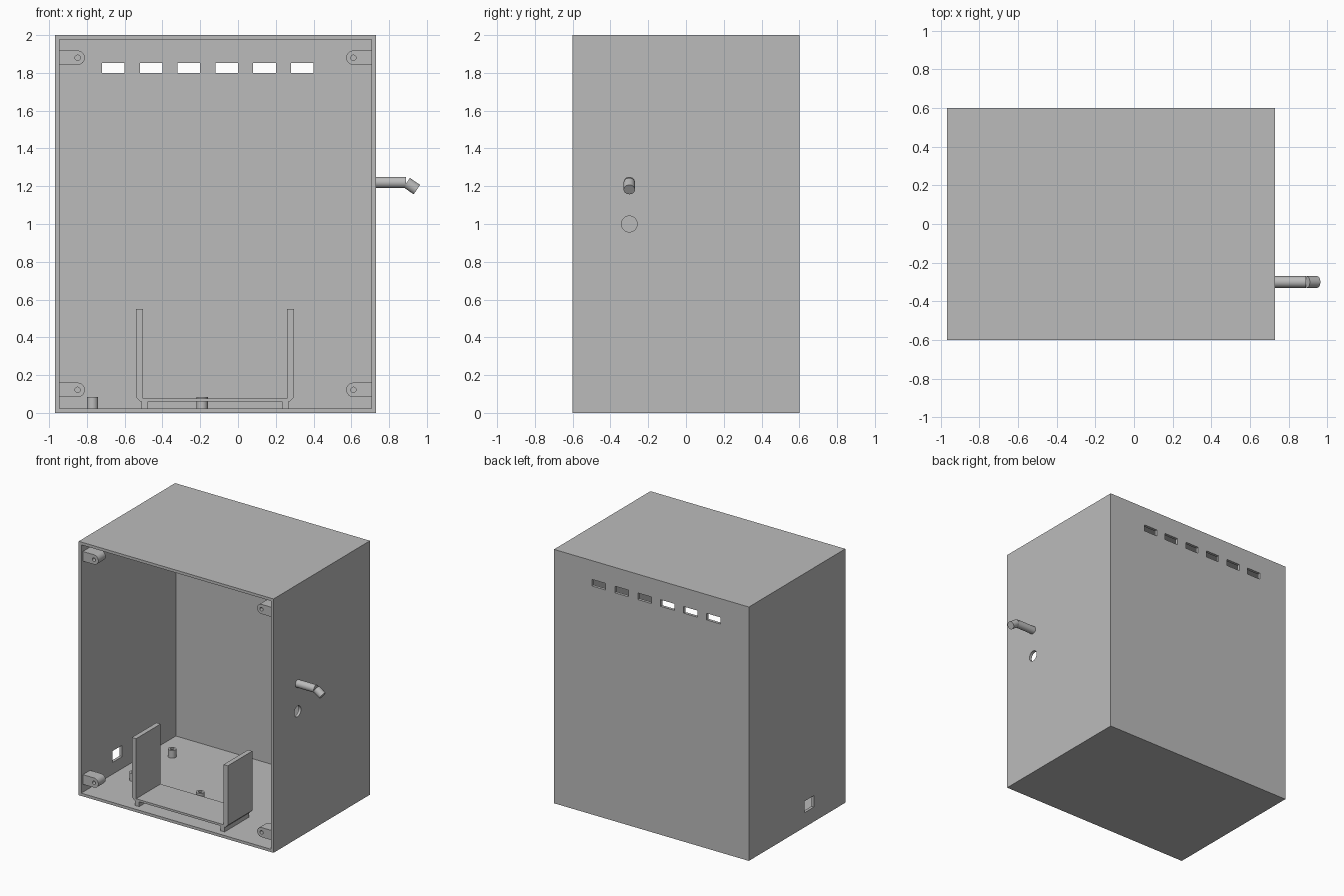
import bpy
import bmesh
import math
from mathutils import Vector

cube = bpy.data.objects.get("Cube")
if cube:
    bpy.data.objects.remove(cube, do_unlink=True)

grey = bpy.data.materials.new("plain grey")
grey.use_nodes = True
COLOUR = (0.5, 0.5, 0.5, 1)
grey.diffuse_color = COLOUR
grey.node_tree.nodes["Principled BSDF"].inputs["Base Color"].default_value = COLOUR


def finish(name, bm):
    bmesh.ops.recalc_face_normals(bm, faces=bm.faces)
    mesh = bpy.data.meshes.new(name)
    bm.to_mesh(mesh)
    bm.free()
    mesh.materials.append(grey)
    obj = bpy.data.objects.new(name, mesh)
    bpy.context.collection.objects.link(obj)
    return obj


def box(name, x, y, z):
    """Box from three (low, high) ranges."""
    bm = bmesh.new()
    bmesh.ops.create_cube(bm, size=1)
    for v in bm.verts:
        v.co = [r[0] if c < 0 else r[1] for c, r in zip(v.co, (x, y, z))]
    return finish(name, bm)


def rod(name, start, end, radius):
    """Cylinder between two points."""
    start, end = Vector(start), Vector(end)
    axis = end - start
    bm = bmesh.new()
    bmesh.ops.create_cone(bm, cap_ends=True, segments=32, radius1=radius,
                          radius2=radius, depth=axis.length)
    bm.transform(axis.to_track_quat('Z', 'Y').to_matrix().to_4x4())
    bmesh.ops.translate(bm, verts=bm.verts, vec=(start + end) / 2)
    return finish(name, bm)


def prism(name, outline, y):
    """Outline in x and z, extruded along y."""
    bm = bmesh.new()
    face = bm.faces.new([bm.verts.new((px, y[0], pz)) for px, pz in outline])
    moved = bmesh.ops.extrude_face_region(bm, geom=[face], use_keep_orig=True)["geom"]
    verts = [g for g in moved if isinstance(g, bmesh.types.BMVert)]
    bmesh.ops.translate(bm, verts=verts, vec=(0, y[1] - y[0], 0))
    return finish(name, bm)


def select(obj):
    bpy.ops.object.select_all(action='DESELECT')
    obj.select_set(True)
    bpy.context.view_layer.objects.active = obj


def combine(obj, other, operation='DIFFERENCE'):
    select(obj)
    mod = obj.modifiers.new("cut", 'BOOLEAN')
    mod.operation = operation
    mod.solver = 'EXACT'
    mod.object = other
    bpy.ops.object.modifier_apply(modifier=mod.name)
    bpy.data.objects.remove(other, do_unlink=True)


def smooth(obj):
    select(obj)
    bpy.ops.object.shade_smooth_by_angle(angle=math.radians(30))


LEFT, RIGHT, DEPTH, HEIGHT, WALL = -0.968, 0.73, 0.6, 2.0, 0.022

# Open-fronted cabinet
cabinet = box("cabinet", (LEFT, RIGHT), (-DEPTH, DEPTH), (0, HEIGHT))
combine(cabinet, box("cavity", (LEFT + WALL, RIGHT - WALL), (-DEPTH - 0.1, DEPTH - WALL),
                     (WALL, HEIGHT - WALL)))

# Row of vents in the back, cable port and round hole in the sides
for i in range(6):
    x = -0.72 + 0.2 * i
    combine(cabinet, box("vent_cutter", (x, x + 0.12), (0.5, 0.7), (1.80, 1.852)))
combine(cabinet, box("port_cutter", (LEFT - 0.1, LEFT + 0.1), (-0.21, -0.09), (0.115, 0.205)))
combine(cabinet, rod("hole_cutter", (0.6, -0.3, 1), (0.8, -0.3, 1), 0.042))

# Rounded screw tabs in the four front corners
TAB = 0.038
for side, wall in ((1, LEFT + WALL), (-1, RIGHT - WALL)):
    for level, z in (("lower", 0.122), ("upper", 1.88)):
        cx = wall + side * 0.097
        outline = [(wall, z + TAB), (wall, z - TAB)]
        for i in range(17):
            a = math.pi * (i / 16 - 0.5)
            outline.append((cx + side * TAB * math.cos(a), z + TAB * math.sin(a)))
        hand = "right" if side > 0 else "left"
        tab = prism(f"{level}_{hand}_screw_tab", outline, (-0.58, -0.49))
        combine(tab, rod("screw_cutter", (cx, -0.7, z), (cx, -0.52, z), 0.014))
        smooth(tab)

# Cradle: one U-shaped profile with chamfered lower corners, on two runners
MID, HALF, THICK = -0.122, 0.418, 0.037
BASE, FLOOR, TOP = 0.06, 0.077, 0.55
half = [(HALF - 0.022, BASE), (HALF, BASE + 0.022), (HALF, TOP),
        (HALF - THICK, TOP), (HALF - THICK, FLOOR)]
profile = [(MID + x, z) for x, z in half] + [(MID - x, z) for x, z in reversed(half)]
prism("cradle", profile, (-0.55, -0.245))
for hand, side in (("right", -1), ("left", 1)):
    cx = MID + side * 0.372
    box(f"{hand}_cradle_runner", (cx - 0.018, cx + 0.018), (-0.55, -0.245), (WALL, BASE))

# Four hollow standoffs on the floor
for hand, x in (("right", -0.77), ("left", -0.19)):
    for end, y in (("front", -0.2), ("back", 0.28)):
        post = rod(f"{end}_{hand}_standoff", (x, y, WALL), (x, y, 0.083), 0.03)
        combine(post, rod("bore_cutter", (x, y, 0.04), (x, y, 0.2), 0.014))
        smooth(post)

# Bent spout on the left side
spout = rod("spout", (RIGHT, -0.3, 1.22), (0.89, -0.3, 1.22), 0.03)
smooth(spout)
tip = rod("spout_tip", (0.893, -0.3, 1.219), (0.947, -0.3, 1.182), 0.03)
smooth(tip)
